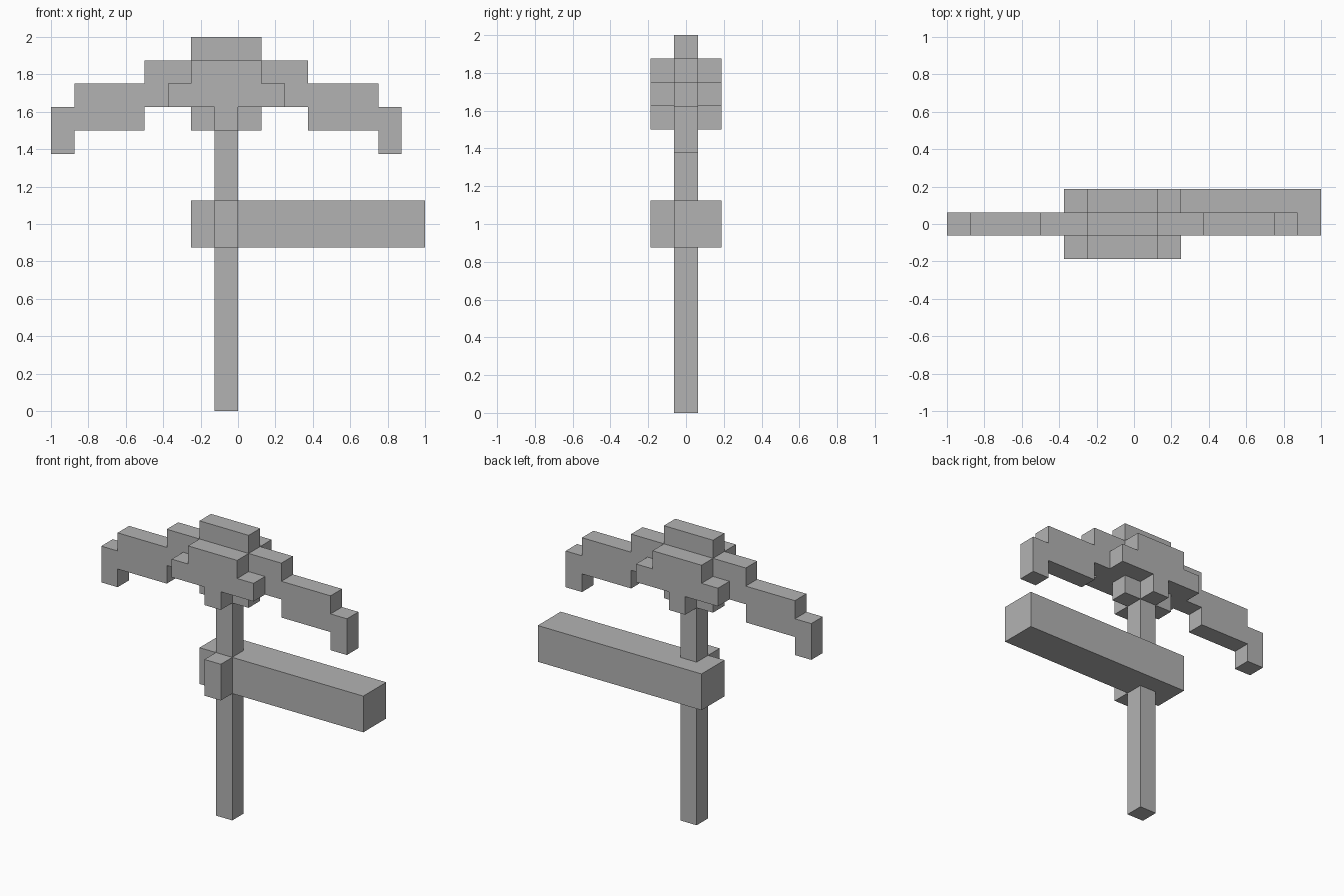
import bpy
import bmesh

if "Cube" in bpy.data.objects:
    bpy.data.objects.remove(bpy.data.objects["Cube"])

U = 0.125           # size of one block
AXIS = -U / 2       # x of the shaft's centre line

grey = bpy.data.materials.new("plain grey")
grey.use_nodes = True
grey.diffuse_color = (0.45, 0.45, 0.45, 1)
grey.node_tree.nodes["Principled BSDF"].inputs["Base Color"].default_value = (0.45, 0.45, 0.45, 1)


def extrude_profile(name, points, y0, y1):
    """Extrude an outline, given in blocks (x from the shaft axis, z), from y0 to y1."""
    bm = bmesh.new()
    face = bm.faces.new([bm.verts.new((AXIS + x * U, y0 * U, z * U)) for x, z in points])
    moved = bmesh.ops.extrude_face_region(bm, geom=[face])["geom"]
    verts = [v for v in moved if isinstance(v, bmesh.types.BMVert)]
    bmesh.ops.translate(bm, verts=verts, vec=(0, (y1 - y0) * U, 0))
    bmesh.ops.recalc_face_normals(bm, faces=bm.faces)
    mesh = bpy.data.meshes.new(name)
    bm.to_mesh(mesh)
    bm.free()
    mesh.materials.append(grey)
    obj = bpy.data.objects.new(name, mesh)
    bpy.context.collection.objects.link(obj)
    return obj


def block(name, x0, x1, y0, y1, z0, z1):
    return extrude_profile(name, [(x0, z0), (x1, z0), (x1, z1), (x0, z1)], y0, y1)


def mirrored(half):
    """Complete a half outline across the shaft axis."""
    return half + [(-x, z) for x, z in reversed(half)]


# Shaft
block("shaft", -0.5, 0.5, -0.5, 0.5, 0, 13)

# Stepped head, drooping at both tips
arch = [(1.5, 16), (1.5, 15), (3.5, 15), (3.5, 14), (6.5, 14), (6.5, 13), (7.5, 13),
        (7.5, 11), (6.5, 11), (6.5, 12), (3.5, 12), (3.5, 13)]
extrude_profile("head_arch", mirrored(arch), -0.5, 0.5)

# Stepped cheeks on the front and back of the head
cheek = [(1.5, 15), (1.5, 14), (2.5, 14), (2.5, 13)]
for side, y in (("front", -1.5), ("back", 0.5)):
    extrude_profile(side + "_cheek", mirrored(cheek), y, y + 1)
    block(side + "_collar", -0.5, 0.5, y, y + 1, 12, 13)

# Collar blocks on either side of the shaft
for side, x in (("right", -1.5), ("left", 0.5)):
    block(side + "_collar", x, x + 1, -0.5, 0.5, 12, 13)

# Cross arm and the block holding it at the front
block("cross_arm", -1.5, 8.5, -0.5, 1.5, 7, 9)
block("arm_bracket", -0.5, 0.5, -1.5, -0.5, 7, 9)
